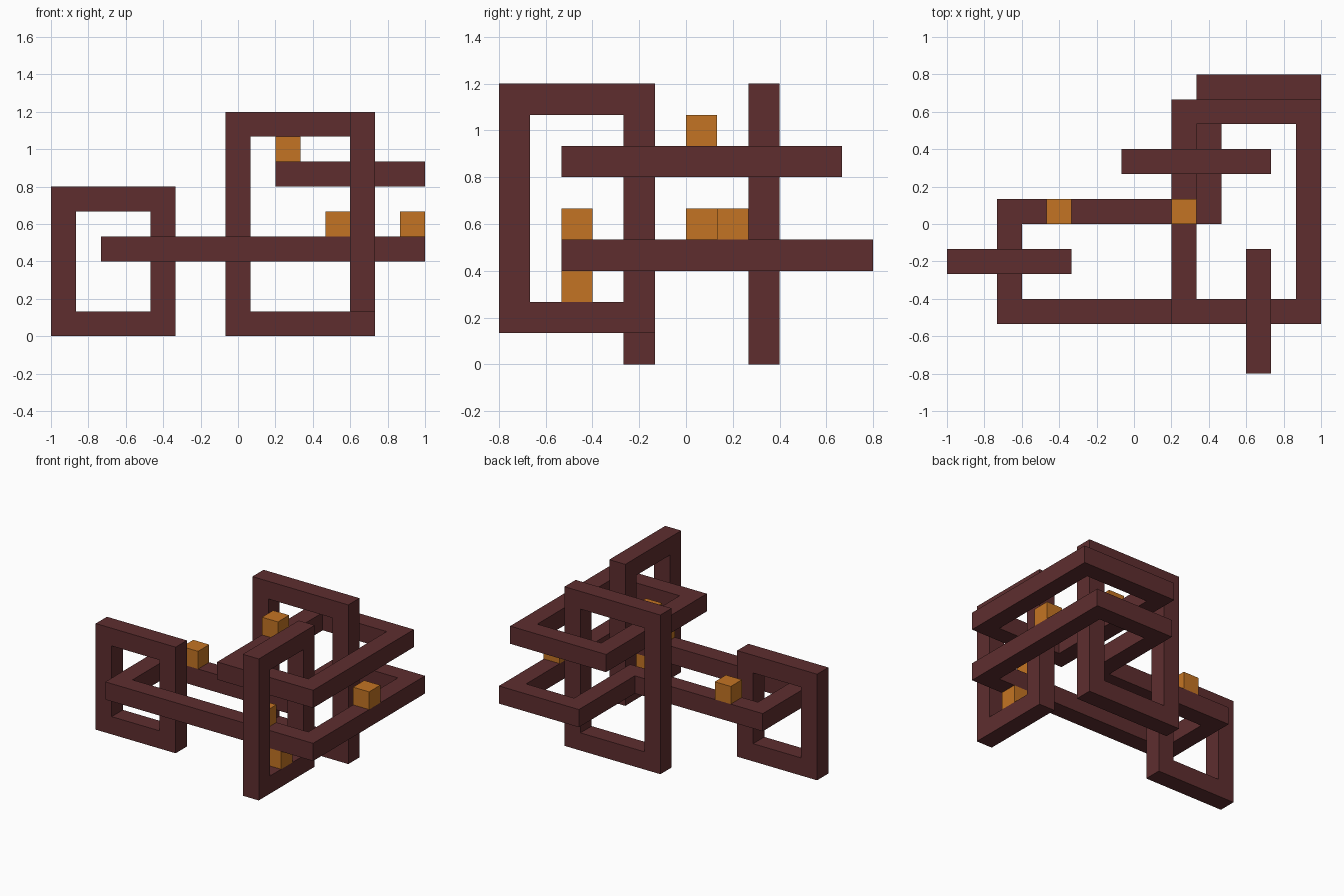
import bpy
import bmesh
from mathutils import Vector

default = bpy.data.objects.get("Cube")
if default:
    bpy.data.objects.remove(default, do_unlink=True)

# One cell of the layout; the model spans 15 x 12 x 9 cells
CELL = 2 / 15
ORIGIN = Vector((-7.5, -6, 0))


def make_material(name, rgb):
    mat = bpy.data.materials.new(name)
    mat.use_nodes = True
    color = (*rgb, 1)
    mat.diffuse_color = color
    mat.node_tree.nodes["Principled BSDF"].inputs["Base Color"].default_value = color
    return mat


BROWN = make_material("dark red brown", (0.112, 0.027, 0.028))
ORANGE = make_material("amber orange", (0.55, 0.175, 0.017))


def finish(name, bm, mat):
    bmesh.ops.recalc_face_normals(bm, faces=bm.faces)
    mesh = bpy.data.meshes.new(name)
    bm.to_mesh(mesh)
    bm.free()
    mesh.materials.append(mat)
    obj = bpy.data.objects.new(name, mesh)
    bpy.context.collection.objects.link(obj)


def loop(name, axis, level, corners):
    """Square-section closed frame through the corner cells, flat across the given axis."""
    pts = [Vector(c) + Vector((0.5, 0.5)) for c in corners]
    bm = bmesh.new()
    sections = []
    for i, p in enumerate(pts):
        d1 = (p - pts[i - 1]).normalized()
        d2 = (pts[(i + 1) % len(pts)] - p).normalized()
        miter = Vector((-d1.y - d2.y, d1.x + d2.x)) / 2
        section = []
        for side, depth in ((-1, 0), (1, 0), (1, 1), (-1, 1)):
            co = list(p + miter * side)
            co.insert(axis, level + depth)
            section.append(bm.verts.new((Vector(co) + ORIGIN) * CELL))
        sections.append(section)
    for i, a in enumerate(sections):
        b = sections[(i + 1) % len(sections)]
        for k in range(4):
            j = (k + 1) % 4
            bm.faces.new((a[k], a[j], b[j], b[k]))
    finish(name, bm, BROWN)


def rect(u0, v0, u1, v1):
    return [(u0, v0), (u1, v0), (u1, v1), (u0, v1)]


def block(name, cell):
    bm = bmesh.new()
    bmesh.ops.create_cube(bm, size=CELL)
    center = (Vector(cell) + Vector((0.5, 0.5, 0.5)) + ORIGIN) * CELL
    bmesh.ops.translate(bm, vec=center, verts=bm.verts)
    finish(name, bm, ORANGE)


# Upright frames
loop("right_upright_frame", 1, 4, rect(0, 0, 4, 5))
loop("back_upright_frame", 1, 8, rect(7, 0, 12, 8))
loop("front_upright_frame", 0, 12, rect(0, 1, 4, 8))

# Level frames, the lower one L-shaped
loop("upper_level_frame", 2, 6, rect(9, 2, 14, 10))
loop("lower_level_frame", 2, 3,
     [(2, 2), (14, 2), (14, 11), (10, 11), (10, 6), (2, 6)])

# Small spacer blocks resting on the bars
block("top_block", (9, 6, 7))
block("right_block", (4, 6, 4))
block("front_block", (11, 2, 4))
block("left_block", (14, 7, 4))
block("low_block", (12, 2, 2))
